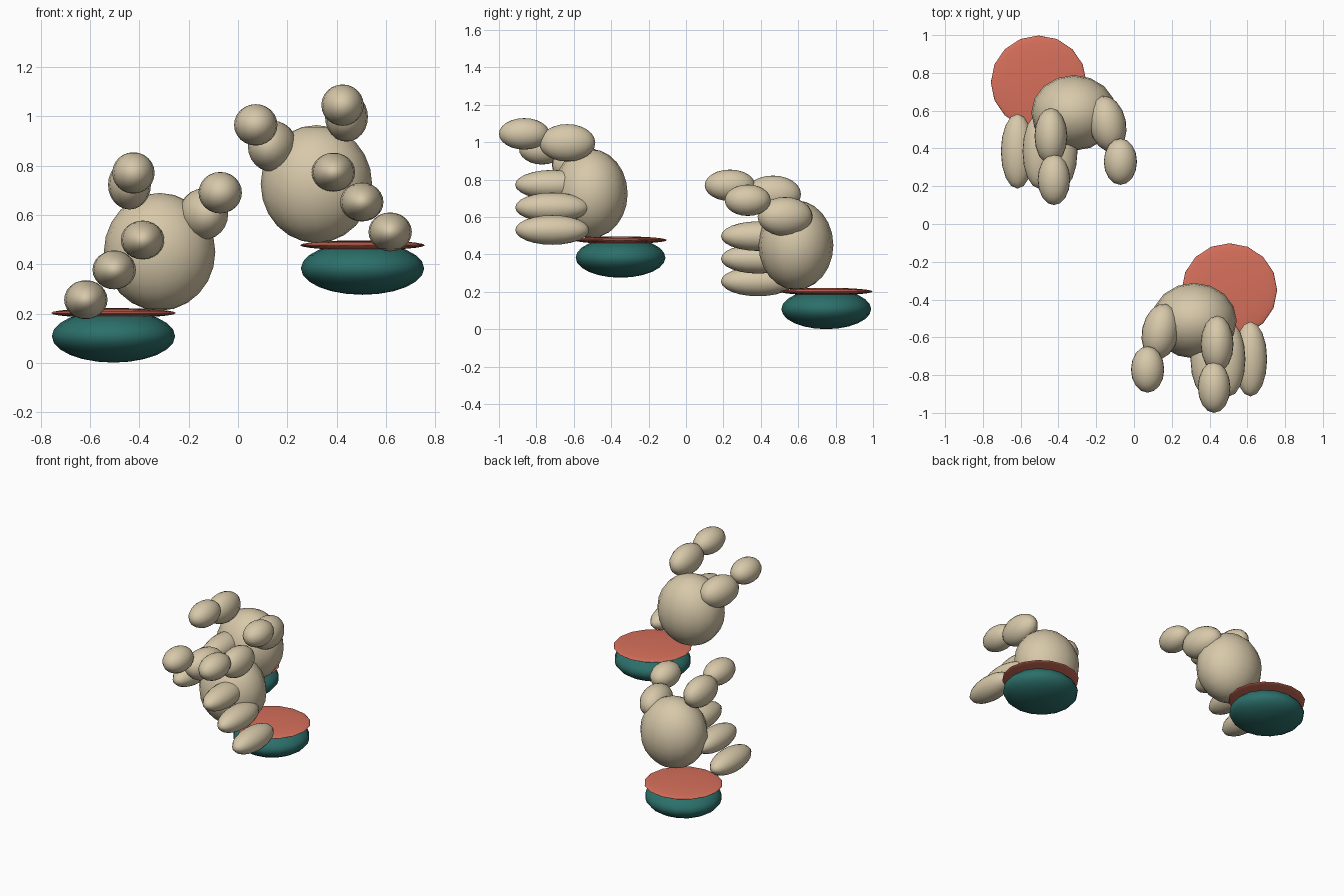
import bpy
import math

if "Cube" in bpy.data.objects:
    bpy.data.objects.remove(bpy.data.objects["Cube"])


def material(name, rgb):
    m = bpy.data.materials.new(name)
    m.diffuse_color = (*rgb, 1)
    m.use_nodes = True
    m.node_tree.nodes["Principled BSDF"].inputs["Base Color"].default_value = m.diffuse_color
    return m


SKIN = material("cream", (0.68, 0.58, 0.40))
TEAL = material("teal", (0.025, 0.16, 0.145))
CORAL = material("coral", (0.68, 0.16, 0.105))

# Parts of the left-hand paw: name, centre, radii, turn about z, material
PARTS = [
    ("cuff", (-0.505, 0.75, 0.108), (0.25, 0.24, 0.107), 0, TEAL),
    ("cuff_rim", (-0.505, 0.75, 0.202), (0.253, 0.248, 0.02), 0, CORAL),
    ("palm", (-0.318, 0.588, 0.45), (0.226, 0.2, 0.239), 0, SKIN),
    ("thumb_base", (-0.14, 0.53, 0.603), (0.098, 0.15, 0.104), 0.2, SKIN),
    ("thumb_tip", (-0.072, 0.33, 0.69), (0.088, 0.123, 0.084), 0, SKIN),
    ("index_base", (-0.44, 0.465, 0.722), (0.087, 0.15, 0.1), 0, SKIN),
    ("index_tip", (-0.424, 0.235, 0.77), (0.086, 0.135, 0.084), 0, SKIN),
]
# Three folded fingers in a diagonal row
for i in range(3):
    PARTS.append((f"finger_{i + 1}", (-0.617 + 0.115 * i, 0.385, 0.256 + 0.121 * i),
                  (0.088, 0.198, 0.079), 0, SKIN))


def ellipsoid(name, centre, radii, turn, mat):
    bpy.ops.mesh.primitive_uv_sphere_add(segments=16, ring_count=12, radius=1,
                                         location=centre, rotation=(0, 0, turn))
    ob = bpy.context.object
    ob.name = name
    ob.scale = radii
    ob.data.materials.append(mat)
    bpy.ops.object.shade_smooth()


# Second paw is the mirrored first one, moved forward and up
for side, mirror, dy, dz in (("left", 1, 0, 0), ("right", -1, -1.1, 0.275)):
    for name, (x, y, z), radii, turn, mat in PARTS:
        ellipsoid(f"{side}_{name}", (x * mirror, y + dy, z + dz), radii, turn * mirror, mat)
